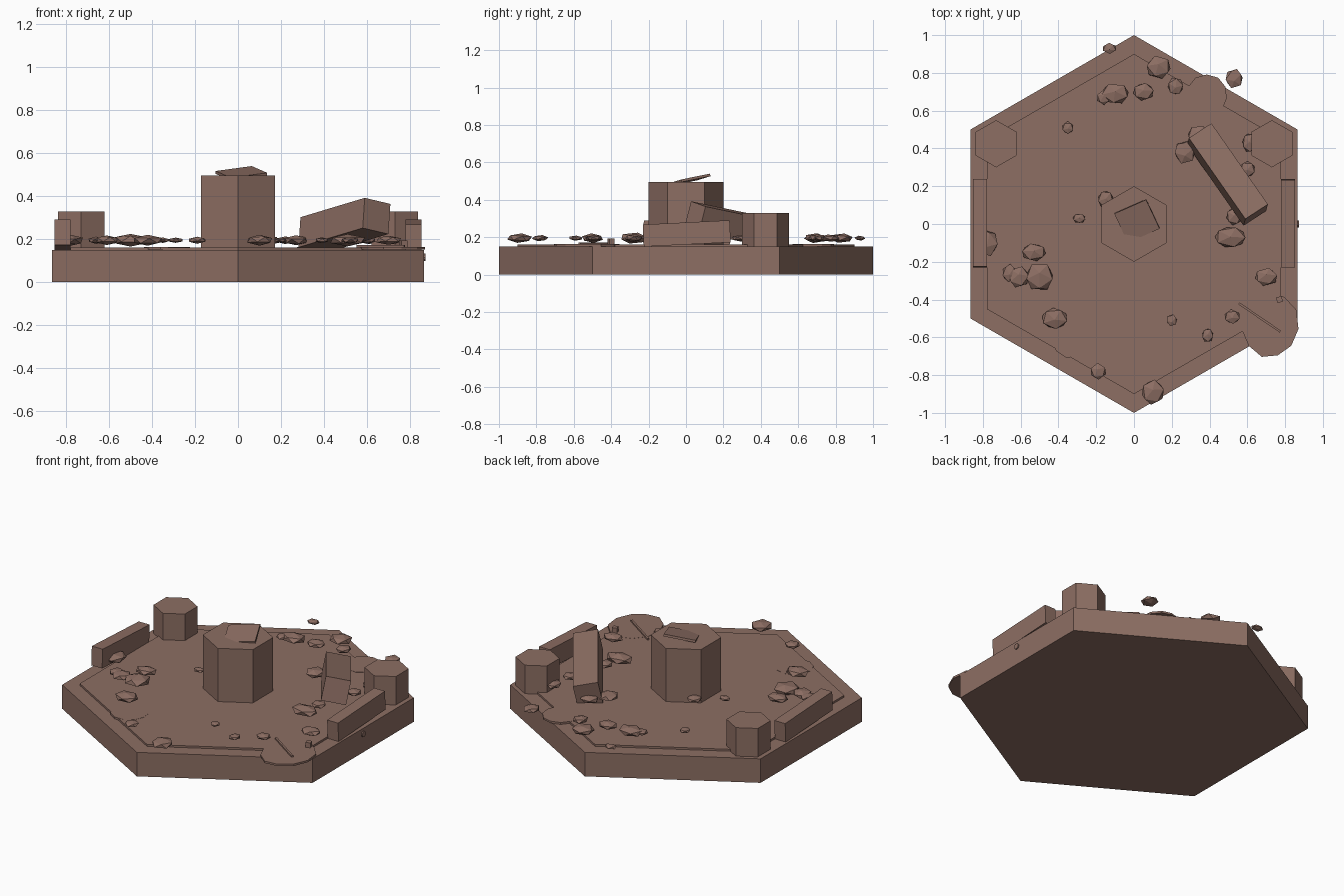
import bpy, bmesh, math, random
from mathutils import Matrix, Vector

random.seed(4)
default = bpy.data.objects.get("Cube")
if default:
    bpy.data.objects.remove(default, do_unlink=True)

# Single stone colour
stone = bpy.data.materials.new("brown stone")
stone.use_nodes = True
colour = (0.266, 0.156, 0.125, 1)
stone.diffuse_color = colour
stone.node_tree.nodes["Principled BSDF"].inputs["Base Color"].default_value = colour


def finish(name, bm):
    """Turn a bmesh into a flat shaded stone object."""
    bmesh.ops.recalc_face_normals(bm, faces=bm.faces)
    mesh = bpy.data.meshes.new(name)
    bm.to_mesh(mesh)
    bm.free()
    mesh.materials.append(stone)
    obj = bpy.data.objects.new(name, mesh)
    bpy.context.collection.objects.link(obj)
    return obj


def prism(name, centre, rx, ry, bottom, top, sides=6, jitter=0.0):
    """Upright prism with a corner pointing along +y."""
    bm = bmesh.new()
    ring = []
    for i in range(sides):
        angle = math.tau * i / sides
        wobble = 1 + random.uniform(-jitter, jitter)
        ring.append(bm.verts.new((centre[0] + math.sin(angle) * rx * wobble,
                                  centre[1] + math.cos(angle) * ry * wobble,
                                  bottom)))
    face = bm.faces.new(ring)
    extruded = bmesh.ops.extrude_face_region(bm, geom=[face], use_keep_orig=True)
    raised = [g for g in extruded["geom"] if isinstance(g, bmesh.types.BMVert)]
    bmesh.ops.translate(bm, vec=(0, 0, top - bottom), verts=raised)
    return finish(name, bm)


def block(name, centre, size, direction, up=(0, 0, 1)):
    """Box whose length follows direction and whose top faces up."""
    normal = Vector(up).normalized()
    along = Vector(direction)
    along = (along - normal * along.dot(normal)).normalized()
    across = normal.cross(along)
    basis = Matrix((along, across, normal)).transposed().to_4x4()
    bm = bmesh.new()
    bmesh.ops.create_cube(bm, size=1)
    bmesh.ops.scale(bm, vec=size, verts=bm.verts)
    bmesh.ops.transform(bm, matrix=Matrix.Translation(centre) @ basis, verts=bm.verts)
    return finish(name, bm)


def rock(name, x, y, rx, ry):
    """Flattened faceted pebble hovering just over the floor."""
    bm = bmesh.new()
    bmesh.ops.create_icosphere(bm, subdivisions=1, radius=1)
    spin = Matrix.Rotation(random.uniform(0, math.tau), 4, "Z")
    tip = Matrix.Rotation(random.uniform(-0.3, 0.3), 4, "X")
    bmesh.ops.transform(bm, matrix=tip @ spin, verts=bm.verts)
    bmesh.ops.scale(bm, vec=(rx, ry, 0.19 * (rx + ry)), verts=bm.verts)
    bmesh.ops.translate(bm, vec=(x, y, 0.195), verts=bm.verts)
    return finish(name, bm)


# Hexagonal base and the raised floor
FLOOR = 0.162
prism("base", (0, 0), 1, 1, 0, 0.15)
prism("floor_slab", (0, 0), 0.9, 0.9, 0.15, FLOOR)

# Pillars
prism("centre_pillar", (0, 0), 0.2, 0.2, 0.15, 0.495)
for side, label in ((1, "left"), (-1, "right")):
    prism(label + "_back_pillar", (side * 0.73, 0.425), 0.125, 0.125, 0.15, 0.328)
    # Low side walls, leaning in opposite directions
    block(label + "_wall", (side * 0.816, 0.004, 0.22), (0.465, 0.075, 0.118),
          (0, 1, side * 0.05), (0, -side * 0.05, 1))

# Broken pieces
block("fallen_beam", (0.495, 0.262, 0.263), (0.53, 0.145, 0.145),
      (0.3, -0.43, 0.09), (0.068, 0.257, 1))
block("pillar_cap_fragment", (0.016, 0.016, 0.506), (0.185, 0.172, 0.014),
      (0.169, 0.075, 0.02), (-0.038, -0.222, 1))
block("thin_rod", (0.665, -0.495, 0.166), (0.265, 0.012, 0.012), (0.22, -0.15, 0))
block("small_cube", (0.77, -0.4, 0.178), (0.03, 0.03, 0.032), (1, 0.3, 0))

# Thin rubble patches flush with the floor
prism("front_patch", (0.72, -0.53), 0.148, 0.175, 0.151, FLOOR + 0.001, 11, 0.04)
prism("back_patch", (0.385, 0.68), 0.11, 0.112, 0.151, FLOOR + 0.001, 11, 0.04)
prism("edge_patch", (-0.33, -0.6), 0.11, 0.11, 0.151, FLOOR + 0.001, 11, 0.02)

# Small round stud on the left edge
bm = bmesh.new()
bmesh.ops.create_cone(bm, cap_ends=True, segments=10, radius1=0.018, radius2=0.018, depth=0.03,
                      matrix=Matrix.Translation((0.858, 0, 0.115)) @ Matrix.Rotation(math.pi / 2, 4, "Y"))
finish("edge_stud", bm)

# Scattered rocks: x, y, half width, half depth in hundredths
rocks = [
    (-13, 93, 4, 3), (13, 83, 7, 6.5), (22, 73, 4.5, 5), (5, 70, 6, 5),
    (-10, 69, 8, 6), (-16, 67, 4, 4), (53, 77, 5, 5.5), (-35, 51, 3.3, 3.5),
    (34, 47, 6, 5.5), (27, 38, 6, 6.5), (61, 43, 4, 5.5), (60, 29, 4.5, 4.5),
    (53, 4, 4.5, 5), (51, -7, 9, 6), (-15, 13, 4.5, 5), (-29, 3, 3.7, 2.8),
    (70, -28, 6.5, 5), (52, -49, 4.5, 4), (39, -59, 3.3, 4), (20, -51, 3, 3.3),
    (10, -89, 6.5, 7), (-19, -78, 4.5, 4.5), (-42, -50, 7.5, 6), (-50, -28, 8, 8),
    (-53, -15, 7, 5), (-61, -28, 6, 6), (-66, -26, 4, 5), (-78, -10, 6.5, 7.5),
]
for number, values in enumerate(rocks, 1):
    rock("rock_%d" % number, *(value / 100 for value in values))
